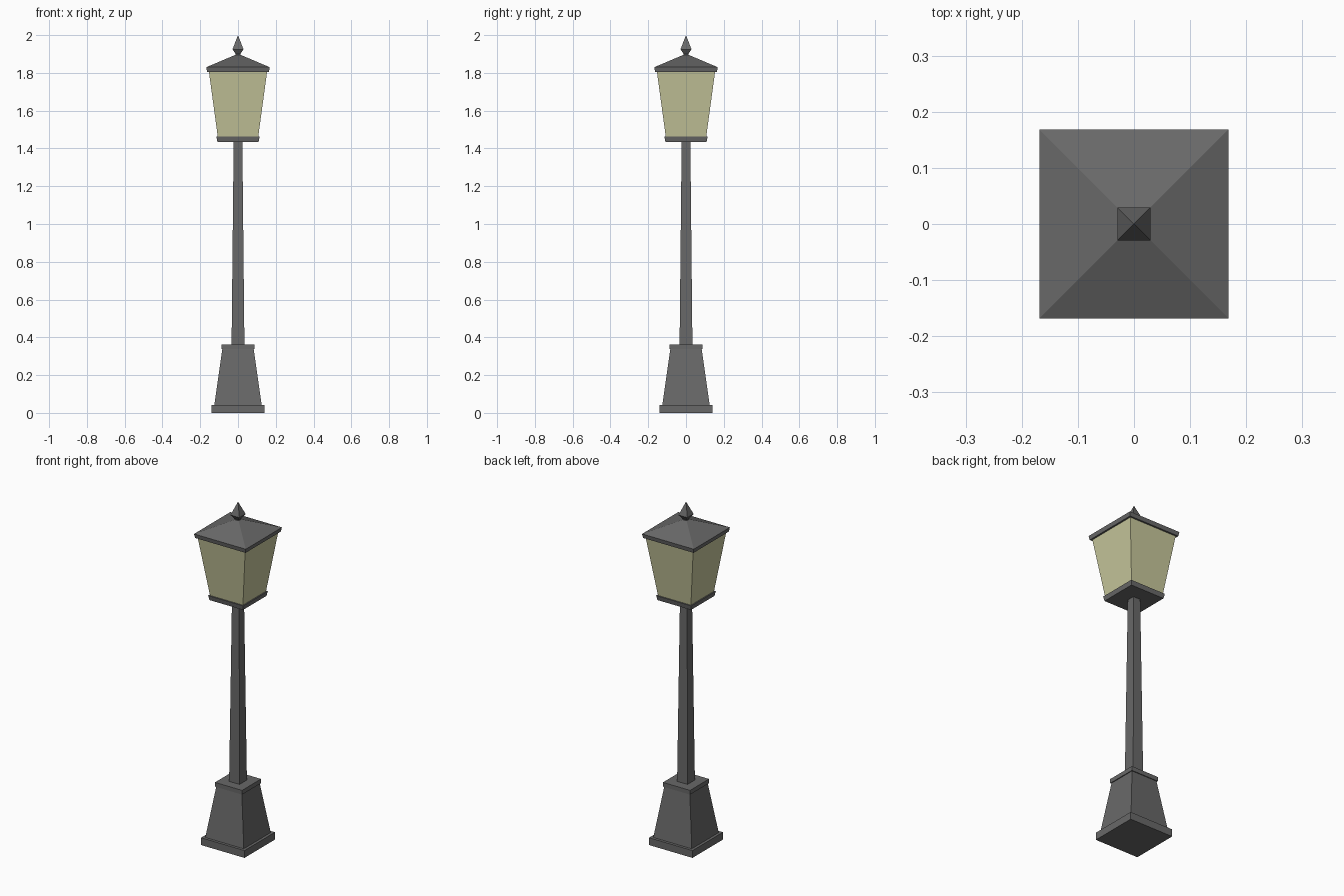
import bpy
import bmesh

cube = bpy.data.objects.get("Cube")
if cube:
    bpy.data.objects.remove(cube, do_unlink=True)


def make_material(name, rgb, roughness):
    mat = bpy.data.materials.new(name)
    mat.use_nodes = True
    mat.diffuse_color = (*rgb, 1)
    bsdf = mat.node_tree.nodes["Principled BSDF"]
    bsdf.inputs["Base Color"].default_value = (*rgb, 1)
    bsdf.inputs["Roughness"].default_value = roughness
    return mat


iron = make_material("dark grey iron", (0.14, 0.14, 0.14), 0.6)
glass = make_material("pale yellow glass", (0.57, 0.57, 0.33), 0.4)


def square_stack(name, profile, mat):
    """Loft square rings from (half width, height) pairs; zero width makes a tip."""
    bm = bmesh.new()
    corners = [(-1, -1), (1, -1), (1, 1), (-1, 1)]
    rings = []
    for half, z in profile:
        if half == 0:
            rings.append([bm.verts.new((0, 0, z))] * 4)
        else:
            rings.append([bm.verts.new((x * half, y * half, z)) for x, y in corners])
    for low, high in zip(rings, rings[1:]):
        for i in range(4):
            j = (i + 1) % 4
            loop = [low[i], low[j], high[j], high[i]]
            bm.faces.new(list(dict.fromkeys(loop)))
    # Close the open ends
    if profile[0][0]:
        bm.faces.new(rings[0][::-1])
    if profile[-1][0]:
        bm.faces.new(rings[-1])
    bmesh.ops.recalc_face_normals(bm, faces=bm.faces)
    mesh = bpy.data.meshes.new(name)
    bm.to_mesh(mesh)
    bm.free()
    mesh.materials.append(mat)
    obj = bpy.data.objects.new(name, mesh)
    bpy.context.collection.objects.link(obj)
    return obj


# Foot of the lamp
square_stack("plinth", [(0.141, 0), (0.141, 0.043)], iron)
square_stack("pedestal", [(0.125, 0.043), (0.083, 0.337)], iron)
square_stack("pedestal_cap", [(0.088, 0.337), (0.088, 0.362)], iron)

# Tapered post
square_stack("post", [(0.034, 0.362), (0.023, 1.435)], iron)

# Lantern
square_stack("lantern_tray", [(0.109, 1.435), (0.114, 1.462)], iron)
square_stack("lantern_glass", [(0.107, 1.462), (0.154, 1.806)], glass)
square_stack("roof", [(0.164, 1.806), (0.168, 1.83), (0.01, 1.897)], iron)

# Pointed finial
square_stack("finial", [(0.014, 1.885), (0.012, 1.9), (0.029, 1.925), (0, 2)], iron)
